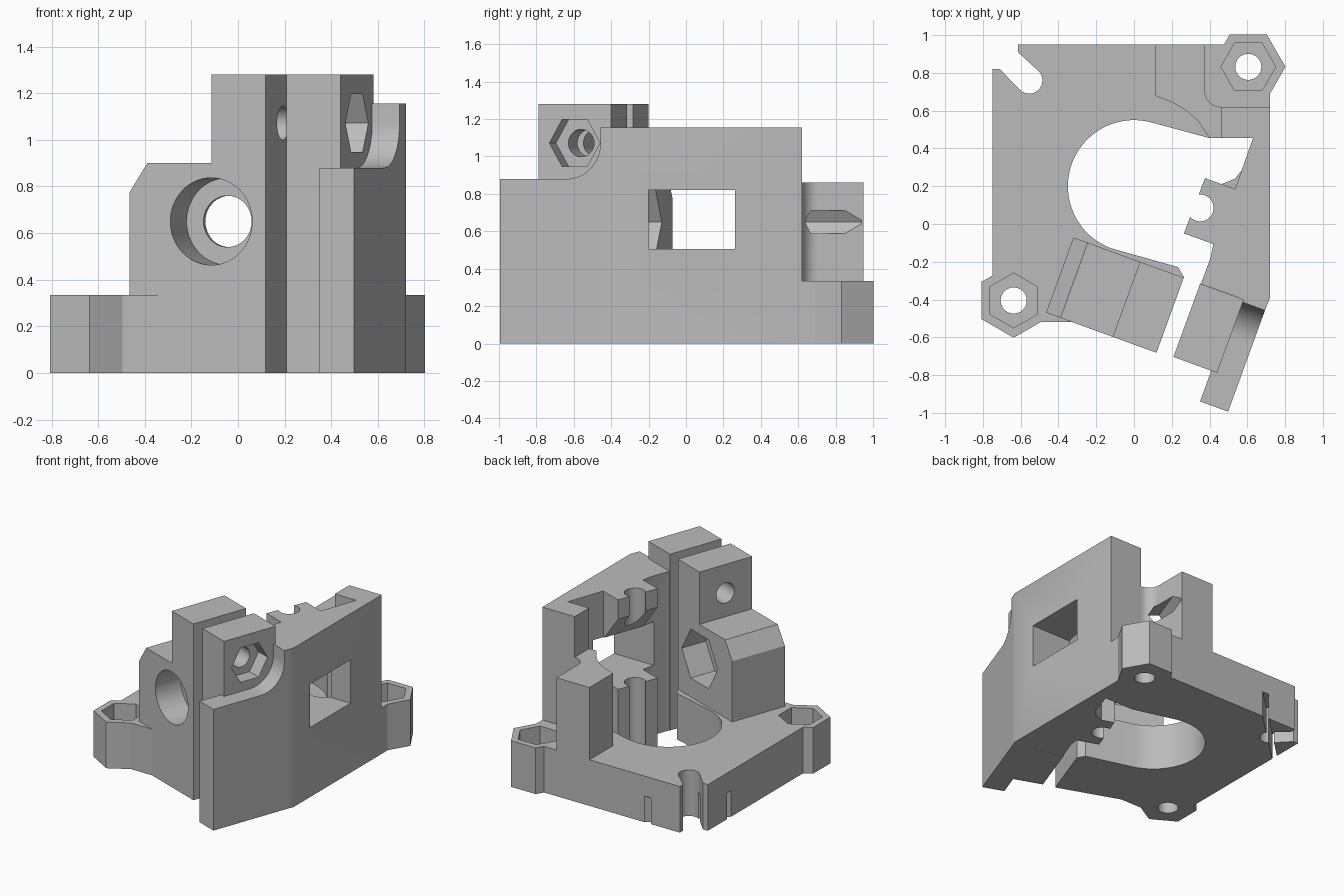
import bpy, bmesh
from math import sin, cos, radians
from mathutils import Matrix

cube = bpy.data.objects.get("Cube")
if cube:
    bpy.data.objects.remove(cube, do_unlink=True)

grey = bpy.data.materials.new("plain grey")
grey.use_nodes = True
colour = (0.5, 0.5, 0.5, 1)
grey.diffuse_color = colour
grey.node_tree.nodes["Principled BSDF"].inputs["Base Color"].default_value = colour

TILT = Matrix.Rotation(radians(-20), 3, 'Z')   # clamp parts are turned on the base


def arc(cx, cy, r, start, end, n=16):
    angles = [radians(start + (end - start) * i / n) for i in range(n + 1)]
    return [(cx + r * cos(a), cy + r * sin(a)) for a in angles]


def ring(cx, cy, r, n=48, start=0):
    return arc(cx, cy, r, start, start + 360, n)[:-1]


def prism(name, pts, lo, hi, plane="xy", tilt=False):
    """Extrude a closed profile along the axis missing from its plane."""
    place = {"xy": lambda a, b, t: (a, b, t),
             "xz": lambda a, b, t: (a, t, b),
             "yz": lambda a, b, t: (t, a, b)}[plane]
    bm = bmesh.new()
    low = [bm.verts.new(place(a, b, lo)) for a, b in pts]
    high = [bm.verts.new(place(a, b, hi)) for a, b in pts]
    bm.faces.new(low)
    bm.faces.new(high[::-1])
    for i in range(len(pts)):
        j = (i + 1) % len(pts)
        bm.faces.new((low[j], low[i], high[i], high[j]))
    bmesh.ops.recalc_face_normals(bm, faces=bm.faces)
    if tilt:
        bmesh.ops.transform(bm, matrix=TILT, verts=bm.verts)
    mesh = bpy.data.meshes.new(name)
    bm.to_mesh(mesh)
    bm.free()
    mesh.materials.append(grey)
    ob = bpy.data.objects.new(name, mesh)
    bpy.context.collection.objects.link(ob)
    return ob


def box(a0, b0, a1, b1):
    return [(a0, b0), (a1, b0), (a1, b1), (a0, b1)]


def combine(target, tools, operation="DIFFERENCE"):
    """Apply booleans one by one and remove the tools."""
    for tool in tools:
        mod = target.modifiers.new("cut", 'BOOLEAN')
        mod.operation = operation
        mod.solver = 'EXACT'
        mod.object = tool
        bpy.context.view_layer.update()
        graph = bpy.context.evaluated_depsgraph_get()
        mesh = bpy.data.meshes.new_from_object(target.evaluated_get(graph))
        target.modifiers.clear()
        target.data = mesh
        bpy.data.objects.remove(tool, do_unlink=True)


# Base plate with round opening and diagonal corner slot
BASE = 0.335
outline = [(-.75, .82), (-.71, .82)] + arc(-.555, .76, .07, 225, 405) + [
    (-.615, .91), (-.615, .95), (.5, .95), (.6, .83), (.72, .7), (.72, .455), (.4, .455)]
outline += arc(0, .2, .35, 75, 250, 40)
outline += [(.233, -.228), (.264, -.28), (0, -.5), (-.31, -.52), (-.5, -.52),
            (-.64, -.4), (-.75, -.28)]
base = prism("base_plate", outline, 0, BASE)

# Hexagonal screw bosses with nut pockets
for cx, cy, turn in ((.605, .832, 0), (-.637, -.405, 30)):
    combine(base, [prism("boss", ring(cx, cy, .197, 6, turn), 0, BASE)], "UNION")
    combine(base, [prism("nut", ring(cx, cy, .145, 6, turn), .19, .5),
                   prism("screw", ring(cx, cy, .069), -.1, .5)])

# Thin slit crossing the corner slot from below
combine(base, [prism("slit", [(-.8, .505), (-.3, .98), (-.32, 1.01), (-.82, .535)], -.1, .19)])

# Fixed jaw: chamfered block with an ear
jaw = prism("fixed_jaw", [(-.277, 0), (-.277, .775), (-.196, .9), (.098, .9),
                          (.098, 1.28), (.345, 1.28), (.345, 0)],
            -.6, -.177, "xz", True)
BORE = (.096, .65)
BOLT = (-.385, 1.072)
combine(jaw, [prism("front_bore", ring(*BORE, .187, 64), -.7, -.395, "xz", True),
              prism("through_bore", ring(*BORE, .11, 64), -.5, -.3, "xz", True),
              prism("nut_pocket", ring(*BORE, .205, 6), -.37, -.1, "xz", True),
              prism("bolt", ring(*BOLT, .073), 0, .5, "yz", True)])

# Moving jaw: ear with bolt hole and nut pocket
ear = prism("moving_jaw", box(.437, -.59, .683, -.177), 0, 1.28, tilt=True)
combine(ear, [prism("bolt", ring(*BOLT, .073), .3, .9, "yz", True),
              prism("nut", ring(*BOLT, .144, 6), .58, .9, "yz", True)])

# Low flange beside the ear, curving up to the wall
flange = [(-.763, 0), (-.763, .88)] + arc(*BOLT, .192, 270, 360, 20)
flange += [(-.193, 1.155), (-.17, 1.155), (-.17, 0)]
prism("side_flange", flange, .65, .808, "yz", True)

# Side wall with inner rod holder
wall = prism("side_wall", [
    (.72, .62), (.46, .62), (.46, .455), (.63, .455), (.535, .185), (.376, .243),
    (.264, -.05), (.42, -.106), (.405, -.18), (.354, -.317), (.7, -.44), (.72, -.39)],
    0, 1.155)
combine(wall, [prism("rod", ring(.35, .085, .071), -.1, 1.3),
               prism("rod_mouth", box(.15, .14, .3, .24), -.1, 1.3, tilt=True),
               prism("window", box(-.2, .505, .262, .82), .2, .9, "yz"),
               prism("slope", [(.2, .505), (.445, .505), (.445, .8), (.2, 1.1)],
                     0, .4, "xz", True)])

# Curved filler low behind the rod holder
prism("wall_filler", [(.46, .21), (.535, .24), (.59, .31), (.615, .4), (.63, .455),
                      (.66, .44), (.56, .18), (.5, .17)], 0, .505)

# Rear post, hollowed around the corner boss, with a hexagonal end hole
post = prism("rear_post", [(.11, .95), (.11, .68)] + [
    (.2, .645), (.27, .605), (.34, .545), (.4, .455), (.47, .455), (.47, .62)]
    + arc(.46, .705, .085, 270, 180, 12) + [(.375, .95)], 0, .86)
combine(post, [prism("end_hole", ring(*BORE, .07, 6), .4, 1.01, "xz", True)])

# Smooth round surfaces while keeping edges sharp
for ob in bpy.context.view_layer.objects:
    ob.select_set(ob.type == 'MESH' and ob.data.materials.get("plain grey") is not None)
bpy.context.view_layer.objects.active = base
bpy.ops.object.shade_smooth_by_angle(angle=radians(25))
